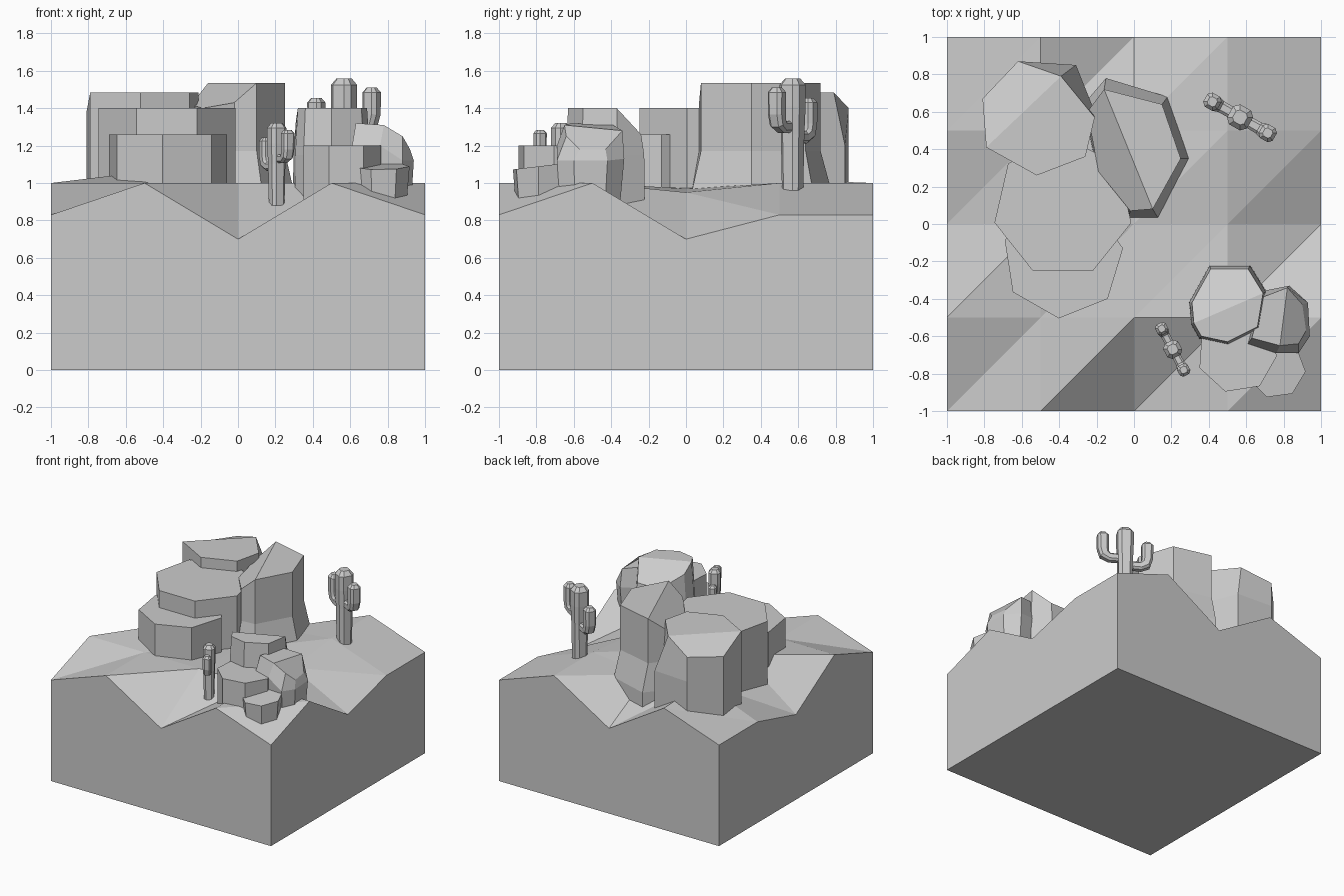
import bpy, math
from mathutils import Vector, Matrix

if "Cube" in bpy.data.objects:
    bpy.data.objects.remove(bpy.data.objects["Cube"])


def make(name, verts, faces):
    me = bpy.data.meshes.new(name)
    me.from_pydata([tuple(v) for v in verts], [], faces)
    me.update()
    ob = bpy.data.objects.new(name, me)
    bpy.context.collection.objects.link(ob)
    return ob


def loft(rings):
    """Join equal-length rings into a closed solid; returns verts, faces."""
    n = len(rings[0])
    verts = [v for r in rings for v in r]
    faces = [tuple(reversed(range(n)))]
    for k in range(len(rings) - 1):
        for i in range(n):
            j = (i + 1) % n
            faces.append((k*n + i, k*n + j, (k+1)*n + j, (k+1)*n + i))
    faces.append(tuple(range((len(rings) - 1)*n, len(rings)*n)))
    return verts, faces


def split_top(verts, faces, n, a, b):
    """Crease the top cap along the line between ring corners a and b."""
    s = len(verts) - n
    faces.pop()
    faces.append(tuple(s + i for i in range(a, b + 1)))
    faces.append(tuple(s + i % n for i in range(b, n + a + 1)))
    return verts, faces


def ngon(cx, cy, r, rot, z, n=7):
    return [(cx + r*math.cos(math.radians(rot) + math.tau*i/n),
             cy + r*math.sin(math.radians(rot) + math.tau*i/n), z) for i in range(n)]


def grown(pts, f, z):
    cx = sum(p[0] for p in pts)/len(pts)
    cy = sum(p[1] for p in pts)/len(pts)
    return [(cx + (p[0]-cx)*f, cy + (p[1]-cy)*f, z) for p in pts]


# Ground block: 5 x 5 height grid (front row first), walls down to z = 0
H = [[.83, 1, .70, 1, .83],
     [1, 1, 1, 1, 1],
     [.70, 1.06, .97, .95, .70],
     [.83, 1.02, .95, 1, .83],
     [.83, 1, .70, 1, .83]]
gv = [(-1 + .5*i, -1 + .5*j, H[j][i]) for j in range(5) for i in range(5)]
gf = []
for j in range(4):
    for i in range(4):
        a = j*5 + i
        gf += [(a, a + 1, a + 6), (a, a + 6, a + 5)]
gv += [(-1, -1, 0), (1, -1, 0), (1, 1, 0), (-1, 1, 0)]
gf += [(25, 26, 4, 3, 2, 1, 0), (26, 27, 24, 19, 14, 9, 4),
       (27, 28, 20, 21, 22, 23, 24), (28, 25, 0, 5, 10, 15, 20), (28, 27, 26, 25)]
make("ground_block", gv, gf)

# Flat-topped prism rocks: centre, radius, rotation, bottom, top
for name, cx, cy, r, rot, z0, z1 in [
        ("mesa_middle", -.38, .09, .375, -13, .75, 1.4),
        ("mesa_front_step", -.38, -.18, .325, -94, .8, 1.26),
        ("boulder_front_step", .55, -.69, .215, -4, .75, 1.2)]:
    make(name, *loft([ngon(cx, cy, r, rot, z0), ngon(cx, cy, r, rot, z1)]))

# Low rock at the foot of the boulders, slightly tilted
low = [(x, y, 1.09 + .12*(y + .78)) for x, y, _ in ngon(.76, -.775, .158, -108, 0)]
make("boulder_low_step", *loft([grown(low, .85, .8), low]))

# Back left mesa: flat top with a lower facet at the back
top = [(-.62, .87, 1.4), (-.81, .67, 1.38), (-.79, .41, 1.485), (-.52, .26, 1.485),
       (-.26, .36, 1.485), (-.21, .57, 1.485), (-.39, .79, 1.485)]
base = [(x, y, .72) for x, y, _ in top]
base[5], base[6] = (-.21, .6, .72), (-.31, .85, .72)
base[2] = (-.79, .41, .72)
mid = [(x, y, 1.2) for x, y, _ in base]
make("mesa_back_left", *split_top(*loft([base, mid, top]), 7, 2, 6))

# Tall mesa with sloping left facet and flared foot
top = [(.10, .08, 1.535), (.25, .35, 1.535), (.15, .64, 1.535), (-.16, .72, 1.535),
       (-.25, .60, 1.42), (-.19, .28, 1.40), (-.02, .07, 1.43)]
foot = [(.13, .03, .95), (.30, .35, .95), (.18, .68, .95), (-.15, .78, .95),
        (-.27, .64, .95), (-.2, .28, .95), (-.03, .03, .95)]
make("mesa_tall", *split_top(*loft([[(x, y, .7) for x, y, _ in foot], foot,
                                    [(x, y, 1.17) for x, y, _ in top], top]), 7, 0, 3))

# Upper boulder: flat front half, back half slopes down
top = [(.32, -.53, 1.4), (.36, -.60, 1.4), (.50, -.63, 1.4), (.66, -.55, 1.4),
       (.69, -.37, 1.4), (.61, -.24, 1.26), (.41, -.24, 1.26), (.31, -.42, 1.34)]
make("boulder_upper", *split_top(*loft([grown(top, 1.1, .75), grown(top, 1.08, 1.15), top]),
                                 8, 0, 4))

# Right boulder: bulging middle, slanted right facet
top = [(.78, -.65, 1.31), (.88, -.64, 1.25), (.92, -.57, 1.18), (.90, -.43, 1.18),
       (.82, -.34, 1.28), (.69, -.39, 1.31), (.63, -.61, 1.32)]
mid = [(.76, -.69, 1.2), (.88, -.69, 1.12), (.94, -.60, 1.12), (.93, -.42, 1.12),
       (.83, -.33, 1.13), (.68, -.36, 1.15), (.61, -.64, 1.2)]
make("boulder_right", *split_top(*loft([grown(mid, .85, .8), mid, top]), 7, 0, 4))


# Cactus limb: chamfered-square rings along (side, height, half width) points
def limb(path):
    c = .55
    section = [(1, -c), (1, c), (c, 1), (-c, 1), (-1, c), (-1, -c), (-c, -1), (c, -1)]
    rings = []
    for k, (s, z, r) in enumerate(path):
        p, q = path[max(k-1, 0)], path[min(k+1, len(path)-1)]
        t = Vector((q[0]-p[0], 0, q[1]-p[1])).normalized()
        n = Vector((0, 1, 0)).cross(t)
        rings.append([Vector((s, 0, z)) + n*a*r + Vector((0, b*r, 0)) for a, b in section])
    return loft(rings)


def arm(side, z, tip):
    return [(side*s, h, r) for s, h, r in [
        (.02, z, .03), (.12, z, .033), (.158, z + .022, .04), (.17, z + .07, .042),
        (.17, tip - .025, .043), (.17, tip, .024)]]


def cactus(name, x, y, z, angle, size):
    m = Matrix.Translation((x, y, z)) @ Matrix.Rotation(math.radians(angle), 4, 'Z') \
        @ Matrix.Scale(size, 4)
    trunk = [(0, 0, .05), (0, .3, .055), (0, .45, .061), (0, .565, .061), (0, .6, .035)]
    for part, path in [("trunk", trunk), ("high_arm", arm(1, .34, .55)),
                       ("low_arm", arm(-1, .285, .495))]:
        v, f = limb(path)
        make(name + "_" + part, [m @ p for p in v], f)


cactus("large_cactus", .567, .57, .96, -29.5, 1)
cactus("small_cactus", .207, -.67, .88, -62, .735)
